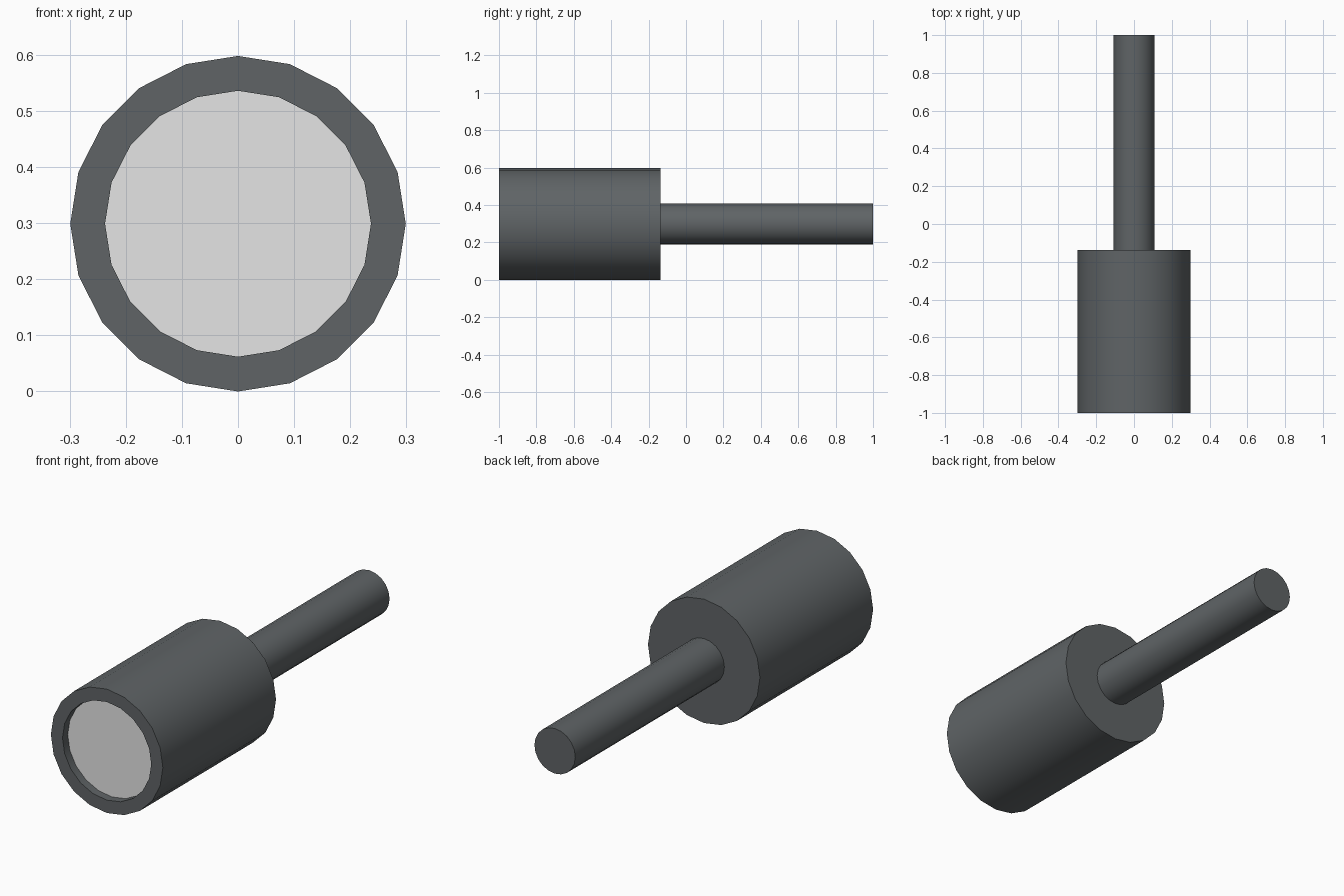
import bpy, bmesh, math

if "Cube" in bpy.data.objects:
    bpy.data.objects.remove(bpy.data.objects["Cube"])

SIDES = 20
AXIS_Z = 0.299


def material(name, rgb):
    m = bpy.data.materials.new(name)
    m.diffuse_color = (*rgb, 1.0)
    m.use_nodes = True
    m.node_tree.nodes["Principled BSDF"].inputs["Base Color"].default_value = m.diffuse_color
    return m


def lathe(name, profile, mat):
    """Revolve (radius, y) points about the y axis; radius 0 closes to a point."""
    bm = bmesh.new()
    rings = []
    for r, y in profile:
        if r == 0:
            rings.append([bm.verts.new((0, y, AXIS_Z))] * SIDES)
            continue
        ring = []
        for j in range(SIDES):
            a = 2 * math.pi * j / SIDES
            ring.append(bm.verts.new((r * math.sin(a), y, AXIS_Z + r * math.cos(a))))
        rings.append(ring)
    for low, high in zip(rings, rings[1:]):
        for j in range(SIDES):
            k = (j + 1) % SIDES
            corners = [low[j], low[k], high[k], high[j]]
            bm.faces.new(list(dict.fromkeys(corners)))
    mesh = bpy.data.meshes.new(name)
    bm.to_mesh(mesh)
    bm.free()
    mesh.materials.append(mat)
    obj = bpy.data.objects.new(name, mesh)
    bpy.context.collection.objects.link(obj)
    bpy.ops.object.select_all(action='DESELECT')
    obj.select_set(True)
    bpy.context.view_layer.objects.active = obj
    bpy.ops.object.shade_smooth_by_angle(angle=math.radians(30))
    return obj


dark = material("dark grey", (0.115, 0.127, 0.133))
light = material("light grey", (0.78, 0.78, 0.78))

# Wide head with a shallow recess in the front
lathe("head", [(0.237, -0.96), (0.237, -1), (0.299, -1), (0.299, -0.137), (0.109, -0.137)], dark)
# Slim handle
lathe("handle", [(0.109, -0.137), (0.109, 1), (0, 1)], dark)
# Pale disc at the bottom of the recess
lathe("lens", [(0, -0.96), (0.237, -0.96)], light)
